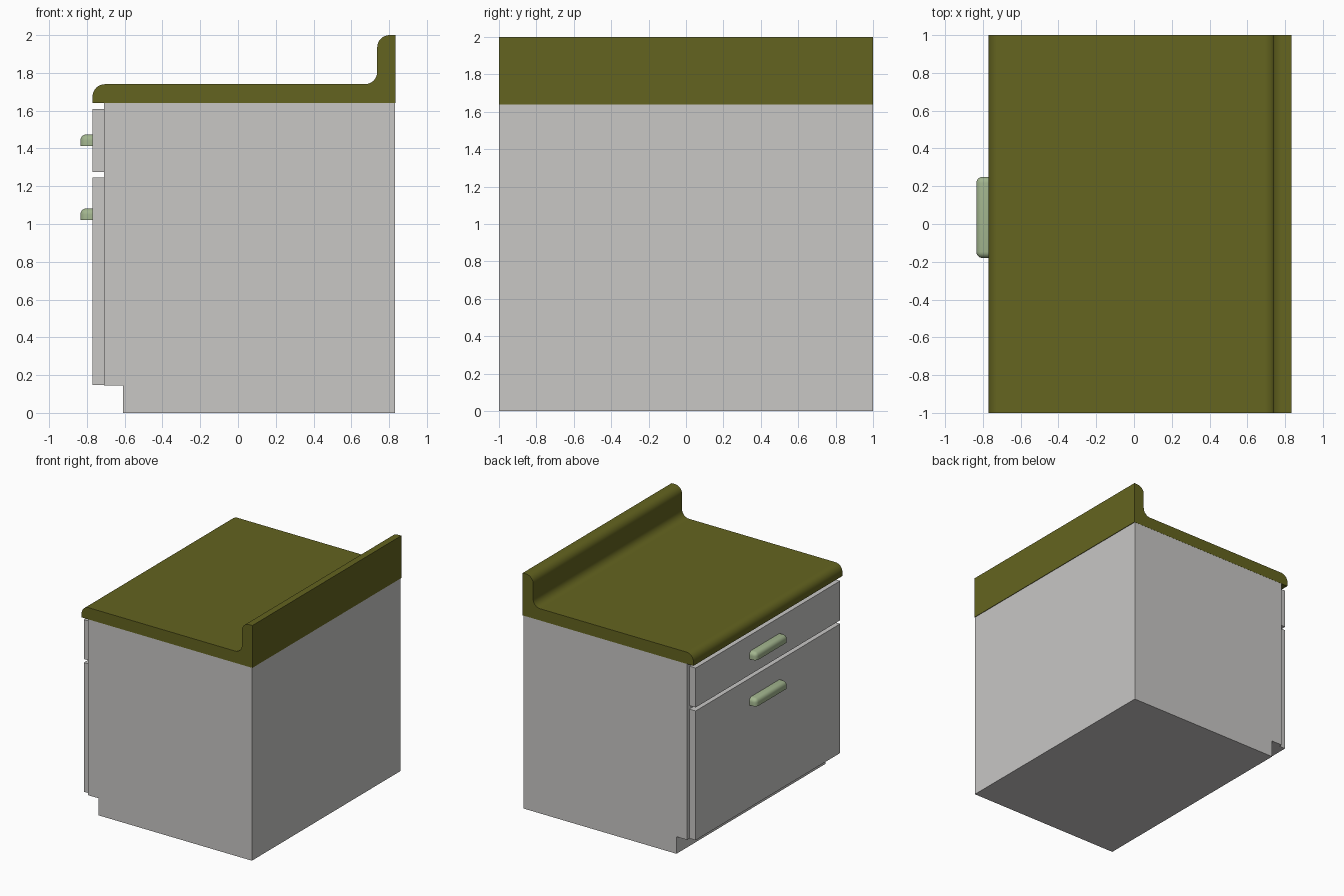
import bpy, bmesh, math
from mathutils import Vector

if "Cube" in bpy.data.objects:
    bpy.data.objects.remove(bpy.data.objects["Cube"])


def material(name, rgb):
    m = bpy.data.materials.new(name)
    m.diffuse_color = (*rgb, 1)
    m.use_nodes = True
    m.node_tree.nodes["Principled BSDF"].inputs["Base Color"].default_value = m.diffuse_color
    return m


GREY = material("cabinet_grey", (0.58, 0.57, 0.56))
OLIVE = material("olive_counter", (0.127, 0.127, 0.014))
GREEN = material("pale_green_handle", (0.36, 0.46, 0.27))


def finish(name, bm, mat, smooth=False):
    bmesh.ops.recalc_face_normals(bm, faces=bm.faces)
    me = bpy.data.meshes.new(name)
    bm.to_mesh(me)
    bm.free()
    me.materials.append(mat)
    ob = bpy.data.objects.new(name, me)
    bpy.context.collection.objects.link(ob)
    if smooth:
        bpy.ops.object.select_all(action='DESELECT')
        ob.select_set(True)
        bpy.context.view_layer.objects.active = ob
        bpy.ops.object.shade_smooth_by_angle(angle=math.radians(35))
    return ob


def extrude_profile(name, pts, half_y, mat, smooth=False):
    """Sweep an x-z outline along y."""
    bm = bmesh.new()
    face = bm.faces.new([bm.verts.new((x, -half_y, z)) for x, z in pts])
    new = bmesh.ops.extrude_face_region(bm, geom=[face])["geom"]
    bmesh.ops.translate(bm, vec=(0, 2 * half_y, 0),
                        verts=[v for v in new if isinstance(v, bmesh.types.BMVert)])
    return finish(name, bm, mat, smooth)


def box_bm(x0, x1, y0, y1, z0, z1):
    bm = bmesh.new()
    bmesh.ops.create_cube(bm, size=1)
    for v in bm.verts:
        v.co = Vector(((x0, x1)[v.co.x > 0], (y0, y1)[v.co.y > 0], (z0, z1)[v.co.z > 0]))
    return bm


def arc(cx, cz, r, a0, a1, n=8):
    angles = [math.radians(a0 + (a1 - a0) * i / n) for i in range(n + 1)]
    return [(cx + r * math.cos(a), cz + r * math.sin(a)) for a in angles]


# Cabinet carcass with recessed toe kick
extrude_profile("cabinet_body", [(-0.71, 0.145), (-0.61, 0.145), (-0.61, 0), (0.83, 0),
                                 (0.83, 1.642), (-0.71, 1.642)], 0.999, GREY)

# Countertop with rounded nose, coved corner and rounded backsplash
R = 0.065
counter = [(0.835, 1.64), (-0.77, 1.64)]
counter += arc(-0.77 + R, 1.74 - R, R, 180, 90)
counter += arc(0.737 - R, 1.74 + R, R, -90, 0)
counter += arc(0.737 + R, 2.0 - R, R, 180, 90)
counter += [(0.835, 2.0)]
extrude_profile("countertop", counter, 1.0, OLIVE, True)

# Drawer front and door front, each with a pull handle
for part, z0, z1, hz in (("drawer", 1.275, 1.61, 1.412), ("door", 0.147, 1.245, 1.02)):
    finish(part + "_front", box_bm(-0.77, -0.71, -0.97, 0.97, z0, z1), GREY)
    bm = box_bm(-0.835, -0.77, -0.18, 0.25, hz, hz + 0.063)
    # Round the outer edges; keep the underside and the mounting side flat
    edges = [e for e in bm.edges
             if not all(v.co.x > -0.78 for v in e.verts)
             and not all(v.co.z < hz + 0.01 for v in e.verts)]
    bmesh.ops.bevel(bm, geom=edges, offset=0.033, segments=5, profile=0.5, affect='EDGES')
    finish(part + "_handle", bm, GREEN, True)
